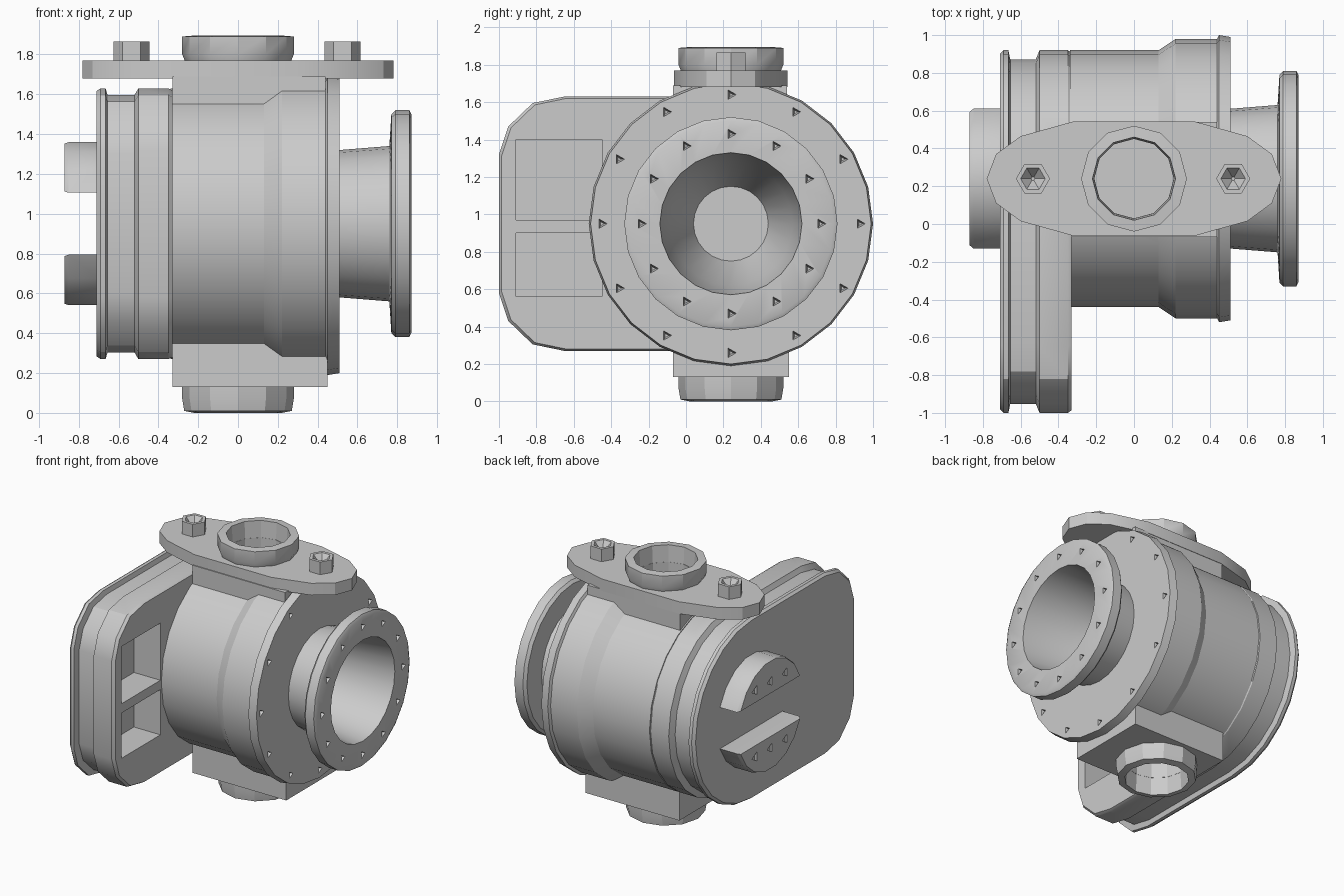
import bpy, bmesh
from math import sin, cos, pi, radians
from mathutils import Matrix, Vector

cube = bpy.data.objects.get("Cube")
if cube:
    bpy.data.objects.remove(cube, do_unlink=True)

CY, CZ = 0.24, 0.95          # main bore axis, running along x

grey = bpy.data.materials.new("cast_grey")
grey.use_nodes = True
colour = (0.6, 0.6, 0.6, 1)
grey.diffuse_color = colour
grey.node_tree.nodes["Principled BSDF"].inputs["Base Color"].default_value = colour
parts = []


def finish(name, bm):
    bmesh.ops.remove_doubles(bm, verts=bm.verts, dist=1e-5)
    bmesh.ops.recalc_face_normals(bm, faces=bm.faces)
    mesh = bpy.data.meshes.new(name)
    bm.to_mesh(mesh)
    bm.free()
    ob = bpy.data.objects.new(name, mesh)
    mesh.materials.append(grey)
    bpy.context.collection.objects.link(ob)
    parts.append(ob)
    return ob


def lathe(name, profile, axis, segments, closed=False):
    """Turn (position, radius) points about the x bore axis or the z port axis."""
    bm = bmesh.new()
    if axis == "x":
        vs = [bm.verts.new((p, CY, CZ + r)) for p, r in profile]
        centre, direction = (0, CY, CZ), (1, 0, 0)
    else:
        vs = [bm.verts.new((r, CY, p)) for p, r in profile]
        centre, direction = (0, CY, 0), (0, 0, 1)
    pairs = list(zip(vs, vs[1:])) + ([(vs[-1], vs[0])] if closed else [])
    edges = [bm.edges.new(p) for p in pairs]
    bmesh.ops.spin(bm, geom=vs + edges, cent=centre, axis=direction,
                   angle=2 * pi, steps=segments)
    return finish(name, bm)


def stack(name, outline, axis, sections):
    """Stack scaled copies of an outline along an axis and cap the ends."""
    bm = bmesh.new()
    n = len(outline)
    mid = [(min(c) + max(c)) / 2 for c in zip(*outline)]
    rings = []
    for pos, s in sections:
        pts = [[m + (c - m) * s for c, m in zip(p, mid)] for p in outline]
        rings.append([bm.verts.new((pos, *p) if axis == "x" else (*p, pos)) for p in pts])
    for a, b in zip(rings, rings[1:]):
        for i in range(n):
            j = (i + 1) % n
            bm.faces.new((a[i], a[j], b[j], b[i]))
    bm.faces.new(rings[0])
    bm.faces.new(rings[-1])
    return finish(name, bm)


def box(name, x, y, z):
    outline = [(x[0], y[0]), (x[1], y[0]), (x[1], y[1]), (x[0], y[1])]
    return stack(name, outline, "z", [(z[0], 1), (z[1], 1)])


def pits(name, places):
    """Three-sided cone cutters pointing along x."""
    bm = bmesh.new()
    for x, y, z in places:
        bmesh.ops.create_cone(bm, cap_ends=True, segments=3, radius1=0.045, radius2=0.012,
                              depth=0.1, matrix=Matrix.Translation((x, y, z))
                              @ Matrix.Rotation(-pi / 2, 4, "Y"))
    return finish(name, bm)


def cut(cutter, targets):
    for ob in targets:
        mod = ob.modifiers.new("cut", "BOOLEAN")
        mod.operation = "DIFFERENCE"
        mod.solver = "EXACT"
        mod.object = cutter
        bpy.context.view_layer.objects.active = ob
        bpy.ops.object.modifier_apply(modifier=mod.name)
    parts.remove(cutter)
    bpy.data.objects.remove(cutter, do_unlink=True)


def around(radius, x, count=12):
    return [(x, CY + radius * sin(2 * pi * i / count), CZ + radius * cos(2 * pi * i / count))
            for i in range(count)]


# Main housing with collar, bolted cover, neck, outlet flange and open bore
housing = lathe("housing", [
    (-0.34, 0), (-0.34, 0.68), (0.13, 0.68), (0.22, 0.74), (0.44, 0.74), (0.45, 0.76),
    (0.51, 0.75), (0.51, 0.37), (0.76, 0.39), (0.77, 0.55), (0.79, 0.57), (0.86, 0.57),
    (0.87, 0.55), (0.87, 0.38), (0.5, 0.33), (0.18, 0.2), (0.18, 0)], "x", 24)
cut(pits("bolt_pits", around(0.69, 0.51) + around(0.48, 0.87)), [housing])

# Round-backed side case with a groove around its rim
half = [(CY + 0.68 * sin(a), 0.68 * cos(a)) for a in [radians(90 - 15 * i) for i in range(7)]]
half += [(-0.65, 0.68), (-0.82, 0.645), (-0.95, 0.52), (-1.0, 0.37)]
outline = [(y, CZ + h) for y, h in half] + [(y, CZ - h) for y, h in reversed(half[1:])]
side_case = stack("side_case", outline, "x", [
    (-0.71, 0.98), (-0.69, 1), (-0.665, 1), (-0.655, 0.95), (-0.52, 0.95),
    (-0.5, 1), (-0.35, 1), (-0.33, 0.985)])
for z in ((0.97, 1.4), (0.56, 0.9)):
    cut(box("window_cutter", (-0.55, -0.2), (-0.91, -0.45), z), [side_case])

# Two segment-shaped lugs on the outer face of the case
for name, side in (("upper_lug", 1), ("lower_lug", -1)):
    arc = [radians(22 + 136 * i / 7) for i in range(8)]
    pts = [(CY + 0.4 * cos(a), CZ + side * 0.415 * sin(a)) for a in arc]
    lug = stack(name, pts, "x", [(-0.7, 1), (-0.85, 1), (-0.87, 0.95)])
    cut(pits("lug_pits", [(-0.9, CY + d, CZ + side * 0.25) for d in (-0.18, 0, 0.18)]), [lug])

# Saddle blocks above and below the housing
top_block = box("top_block", (-0.33, 0.44), (-0.07, 0.54), (1.4, 1.69))
bottom_block = box("bottom_block", (-0.33, 0.45), (-0.07, 0.55), (0.13, 0.5))

# Oval top flange
quarter = [(0.78, 0), (0.73, 0.13), (0.6, 0.225), (0.32, 0.303)]
right = [(x, -y) for x, y in reversed(quarter[1:])] + quarter
oval = right + [(-x, -y) for x, y in right]
top_flange = stack("top_flange", [(x, CY + y) for x, y in oval], "z", [(1.68, 1), (1.77, 1)])

# Ports: bores through the blocks, then raised rims
for lo, hi, targets in ((1.47, 2.0, [top_flange, top_block, housing]),
                        (-0.1, 0.43, [bottom_block, housing])):
    bore = lathe("port_bore", [(lo, 0), (lo, 0.21), (hi, 0.21), (hi, 0)], "z", 12)
    cut(bore, targets)
lathe("top_port_rim", [(1.75, 0.21), (1.75, 0.26), (1.8, 0.28), (1.89, 0.28), (1.895, 0.22)],
      "z", 12, closed=True)
lathe("bottom_port_rim", [(0.15, 0.21), (0.15, 0.28), (0.07, 0.28), (0.01, 0.27), (0.0, 0.22)],
      "z", 12, closed=True)

# Hex bolts with dished heads
for name, x in (("left_bolt", 0.525), ("right_bolt", -0.535)):
    hexagon = [(x + 0.1 * cos(i * pi / 3), CY + 0.1 * sin(i * pi / 3)) for i in range(6)]
    stack(name, hexagon, "z", [(1.76, 0.9), (1.865, 0.9), (1.865, 0.65), (1.8, 0.1)])

# Smooth the turned surfaces and keep the edges sharp
bpy.ops.object.select_all(action="DESELECT")
for ob in parts:
    ob.select_set(True)
bpy.context.view_layer.objects.active = parts[0]
bpy.ops.object.shade_smooth_by_angle(angle=radians(29))
